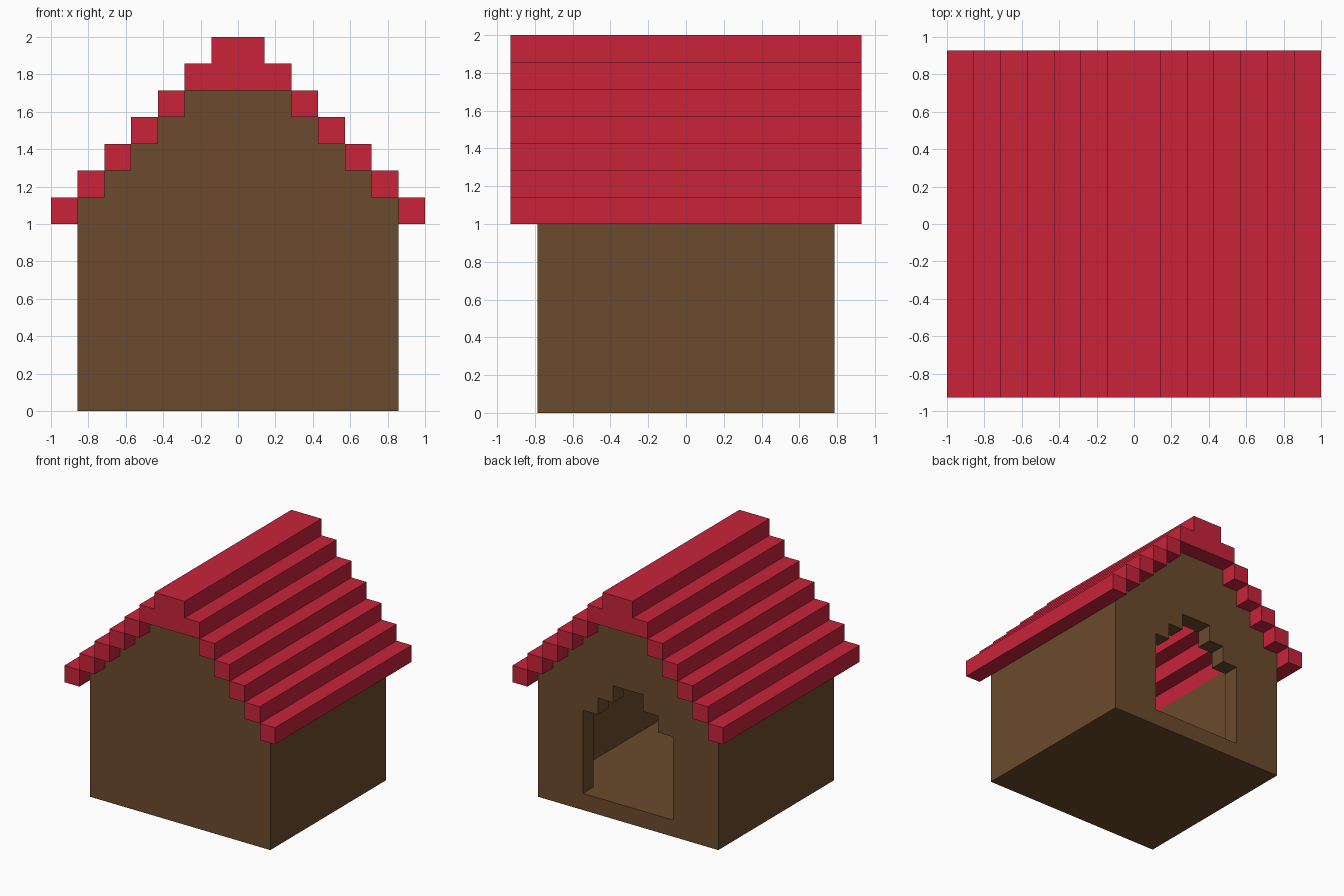
import bpy, bmesh

if "Cube" in bpy.data.objects:
    bpy.data.objects.remove(bpy.data.objects["Cube"])

U = 1 / 7  # one block


def material(name, rgb):
    m = bpy.data.materials.new(name)
    m.diffuse_color = (*rgb, 1)
    m.use_nodes = True
    m.node_tree.nodes["Principled BSDF"].inputs["Base Color"].default_value = m.diffuse_color
    return m


RED = material("roof red", (0.578, 0.017, 0.042))
BROWN = material("wood brown", (0.147, 0.070, 0.026))


def extrude_profile(name, points, y0, y1, mat):
    """Extrude an x/z outline (in blocks) along y."""
    bm = bmesh.new()
    face = bm.faces.new([bm.verts.new((x * U, y0 * U, z * U)) for x, z in points])
    ext = bmesh.ops.extrude_face_region(bm, geom=[face])["geom"]
    moved = [v for v in ext if isinstance(v, bmesh.types.BMVert)]
    bmesh.ops.translate(bm, verts=moved, vec=(0, (y1 - y0) * U, 0))
    bmesh.ops.recalc_face_normals(bm, faces=bm.faces)
    mesh = bpy.data.meshes.new(name)
    bm.to_mesh(mesh)
    bm.free()
    mesh.materials.append(mat)
    obj = bpy.data.objects.new(name, mesh)
    bpy.context.collection.objects.link(obj)
    return obj


def mirrored(half):
    """Complete a right-hand half outline with its left-hand mirror."""
    return half + [(-x, z) for x, z in reversed(half)]


def rect(x0, x1, z0, z1):
    return [(x0, z0), (x1, z0), (x1, z1), (x0, z1)]


# Floor slab
extrude_profile("floor", rect(-6, 6, 0, 1), -5.5, 5.5, BROWN)

# Side walls
for side, s in (("left", -1), ("right", 1)):
    extrude_profile(side + "_wall", rect(5 * s, 6 * s, 1, 8), -4.5, 4.5, BROWN)

# Stepped gable walls; the back one has a stepped doorway
gable = [(6, 1)]
for i in range(5):
    gable += [(6 - i, 8 + i), (5 - i, 8 + i)]
gable.pop()
door = [(1, 8), (1, 7), (2, 7), (2, 6), (3, 6), (3, 1)]
extrude_profile("front_wall", mirrored(gable), -5.5, -4.5, BROWN)
extrude_profile("back_wall", mirrored(door + gable), 4.5, 5.5, BROWN)

# Roof: stepped courses on both slopes and a ridge cap
for i in range(5):
    for side, s in (("left", -1), ("right", 1)):
        extrude_profile(f"{side}_roof_course_{i + 1}",
                        rect((6 - i) * s, (7 - i) * s, 7 + i, 8 + i), -6.5, 6.5, RED)
extrude_profile("roof_ridge", mirrored([(2, 12), (2, 13), (1, 13), (1, 14)]), -6.5, 6.5, RED)
